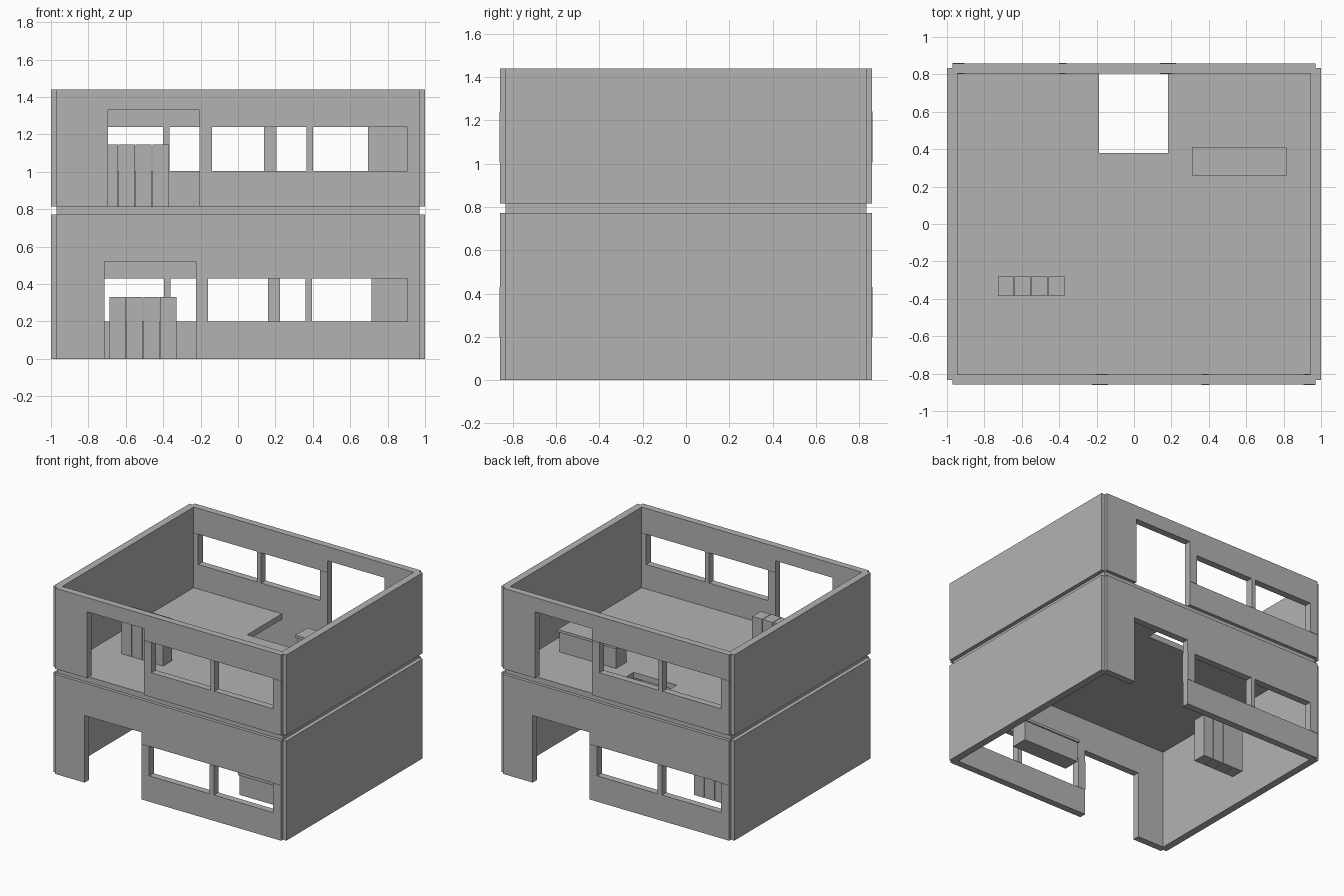
import bpy, bmesh
from mathutils import Vector

if "Cube" in bpy.data.objects:
    bpy.data.objects.remove(bpy.data.objects["Cube"])

grey = bpy.data.materials.new("plain_grey")
grey.diffuse_color = (0.45, 0.45, 0.45, 1)
grey.use_nodes = True
grey.node_tree.nodes["Principled BSDF"].inputs["Base Color"].default_value = grey.diffuse_color


def finish(name, bm):
    bmesh.ops.recalc_face_normals(bm, faces=bm.faces)
    me = bpy.data.meshes.new(name)
    bm.to_mesh(me)
    bm.free()
    me.materials.append(grey)
    ob = bpy.data.objects.new(name, me)
    bpy.context.collection.objects.link(ob)
    return ob


def add_box(bm, x0, x1, y0, y1, z0, z1):
    r = bmesh.ops.create_cube(bm, size=1)
    for v in r["verts"]:
        v.co = Vector(((x0 + x1) / 2 + v.co.x * (x1 - x0),
                       (y0 + y1) / 2 + v.co.y * (y1 - y0),
                       (z0 + z1) / 2 + v.co.z * (z1 - z0)))


def boxes(name, *dims):
    bm = bmesh.new()
    for d in dims:
        add_box(bm, *d)
    return finish(name, bm)


def panel(name, us, vs, is_open, place, direction):
    """Flat panel on a grid of cells, with open cells left out, then thickened."""
    bm = bmesh.new()
    grid = [[bm.verts.new(place(u, v)) for v in vs] for u in us]
    for i in range(len(us) - 1):
        for j in range(len(vs) - 1):
            if not is_open(i, j):
                bm.faces.new((grid[i][j], grid[i + 1][j], grid[i + 1][j + 1], grid[i][j + 1]))
    bmesh.ops.delete(bm, geom=[v for v in bm.verts if not v.link_faces], context='VERTS')
    r = bmesh.ops.extrude_face_region(bm, geom=bm.faces[:], use_keep_orig=True)
    moved = [g for g in r["geom"] if isinstance(g, bmesh.types.BMVert)]
    bmesh.ops.translate(bm, verts=moved, vec=direction)
    return finish(name, bm)


def wall_open(i, j):
    # doorway column, and the two windows
    return (i == 1 and j < 3) or (i in (3, 5) and j == 1)


def storey(label, xs, zs):
    # window walls: the back one is the front one turned half round
    for side, s in (("front", 1), ("back", -1)):
        panel(f"{label}_{side}_wall", xs, zs, wall_open,
              lambda u, v: (s * u, -0.858 * s, v), (0, 0.053 * s, 0))
        posts = []
        for i in (2, 4, 6):
            a, b = sorted((s * xs[i], s * xs[i + 1]))
            c, d = sorted((-0.861 * s, -0.803 * s))
            posts.append((a, b, c, d, zs[1], zs[2]))
        boxes(f"{label}_{side}_window_posts", *posts)
    # solid side walls
    for side, s in (("left", -1), ("right", 1)):
        a, b = sorted((s * 0.944, s * 1.0))
        boxes(f"{label}_{side}_wall", (a, b, -0.835, 0.835, zs[0], zs[-1]))


def furniture(label, z, lx, ly, bx, by):
    # row of four lockers
    boxes(f"{label}_lockers", *[(lx + 0.09 * k, lx + 0.09 * k + 0.086, ly, ly + 0.105,
                                 z, z + 0.33) for k in range(4)])
    # counter with overhanging top
    boxes(f"{label}_counter",
          (bx + 0.01, bx + 0.495, by + 0.01, by + 0.14, z, z + 0.155),
          (bx, bx + 0.505, by, by + 0.15, z + 0.155, z + 0.175))


storey("lower", (-0.97, -0.715, -0.225, -0.16, 0.36, 0.395, 0.905, 0.97),
       (0, 0.2, 0.43, 0.52, 0.772))
storey("upper", (-0.97, -0.695, -0.205, -0.14, 0.365, 0.40, 0.905, 0.97),
       (0.815, 1.005, 1.24, 1.33, 1.44))

# floor slab with stair opening
panel("upper_floor", (-0.97, -0.187, 0.183, 0.97), (-0.833, 0.38, 0.805, 0.833),
      lambda i, j: i == 1 and j == 1,
      lambda u, v: (u, v, 0.772), (0, 0, 0.043))

furniture("lower", 0, -0.686, 0.27, 0.285, -0.41)
furniture("upper", 0.815, -0.728, -0.385, 0.31, 0.26)
